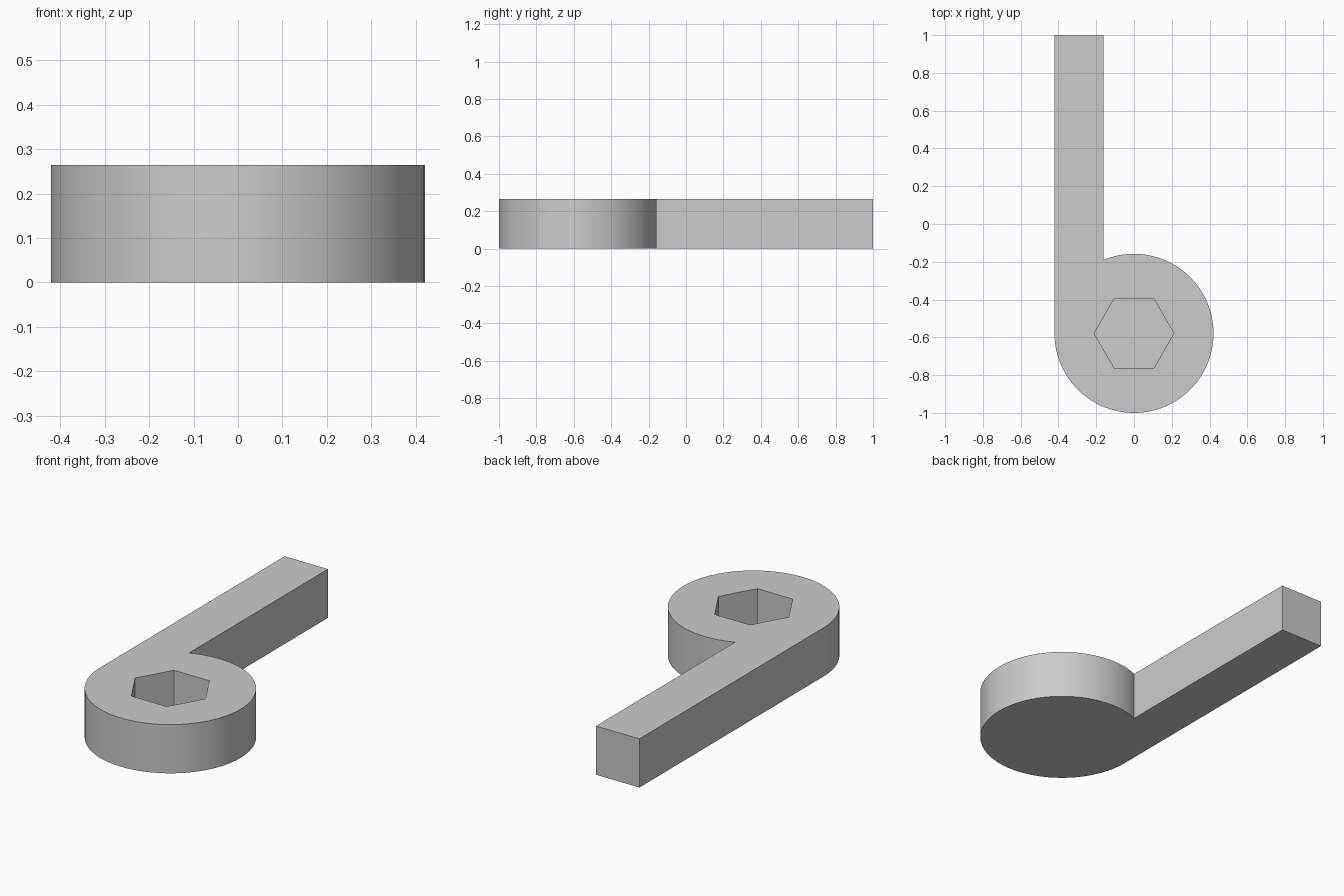
import bpy
import bmesh
from math import acos, cos, sin, pi, radians

if "Cube" in bpy.data.objects:
    bpy.data.objects.remove(bpy.data.objects["Cube"])

RADIUS = 0.421
HEIGHT = 0.264
CENTRE_Y = RADIUS - 1
HANDLE_INNER_X = -0.161
SOCKET_RADIUS = 0.211
SOCKET_DEPTH = 0.21
SEGMENTS = 96

grey = bpy.data.materials.new("grey metal")
grey.use_nodes = True
colour = (0.6, 0.6, 0.6, 1)
grey.diffuse_color = colour
grey.node_tree.nodes["Principled BSDF"].inputs["Base Color"].default_value = colour


def arc(radius, start, end, steps):
    """Points on an arc about the centre of the round head."""
    angles = [start + (end - start) * i / steps for i in range(steps + 1)]
    return [(radius * cos(a), CENTRE_Y + radius * sin(a)) for a in angles]


def extrude_outline(name, outline, bottom, top):
    """Solid made by raising a flat outline."""
    bm = bmesh.new()
    face = bm.faces.new([bm.verts.new((x, y, bottom)) for x, y in outline])
    raised = bmesh.ops.extrude_face_region(bm, geom=[face], use_keep_orig=True)
    verts = [v for v in raised["geom"] if isinstance(v, bmesh.types.BMVert)]
    bmesh.ops.translate(bm, verts=verts, vec=(0, 0, top - bottom))
    bmesh.ops.recalc_face_normals(bm, faces=bm.faces)
    mesh = bpy.data.meshes.new(name)
    bm.to_mesh(mesh)
    bm.free()
    mesh.materials.append(grey)
    obj = bpy.data.objects.new(name, mesh)
    bpy.context.collection.objects.link(obj)
    return obj


# Round head running tangentially into the straight handle
junction = acos(HANDLE_INNER_X / RADIUS)
outline = arc(RADIUS, -pi, junction, SEGMENTS)
outline += [(HANDLE_INNER_X, 1), (-RADIUS, 1)]
wrench = extrude_outline("wrench_body", outline, 0, HEIGHT)

# Blind hexagonal socket
hexagon = arc(SOCKET_RADIUS, 0, 2 * pi, 6)[:-1]
cutter = extrude_outline("socket_cutter", hexagon, HEIGHT - SOCKET_DEPTH, HEIGHT + 0.1)
cutter.hide_render = True
cut = wrench.modifiers.new("socket", 'BOOLEAN')
cut.operation = 'DIFFERENCE'
cut.solver = 'EXACT'
cut.object = cutter

bpy.ops.object.select_all(action='DESELECT')
wrench.select_set(True)
bpy.context.view_layer.objects.active = wrench
bpy.ops.object.modifier_apply(modifier=cut.name)
bpy.data.objects.remove(cutter)
bpy.ops.object.shade_smooth_by_angle(angle=radians(30))
